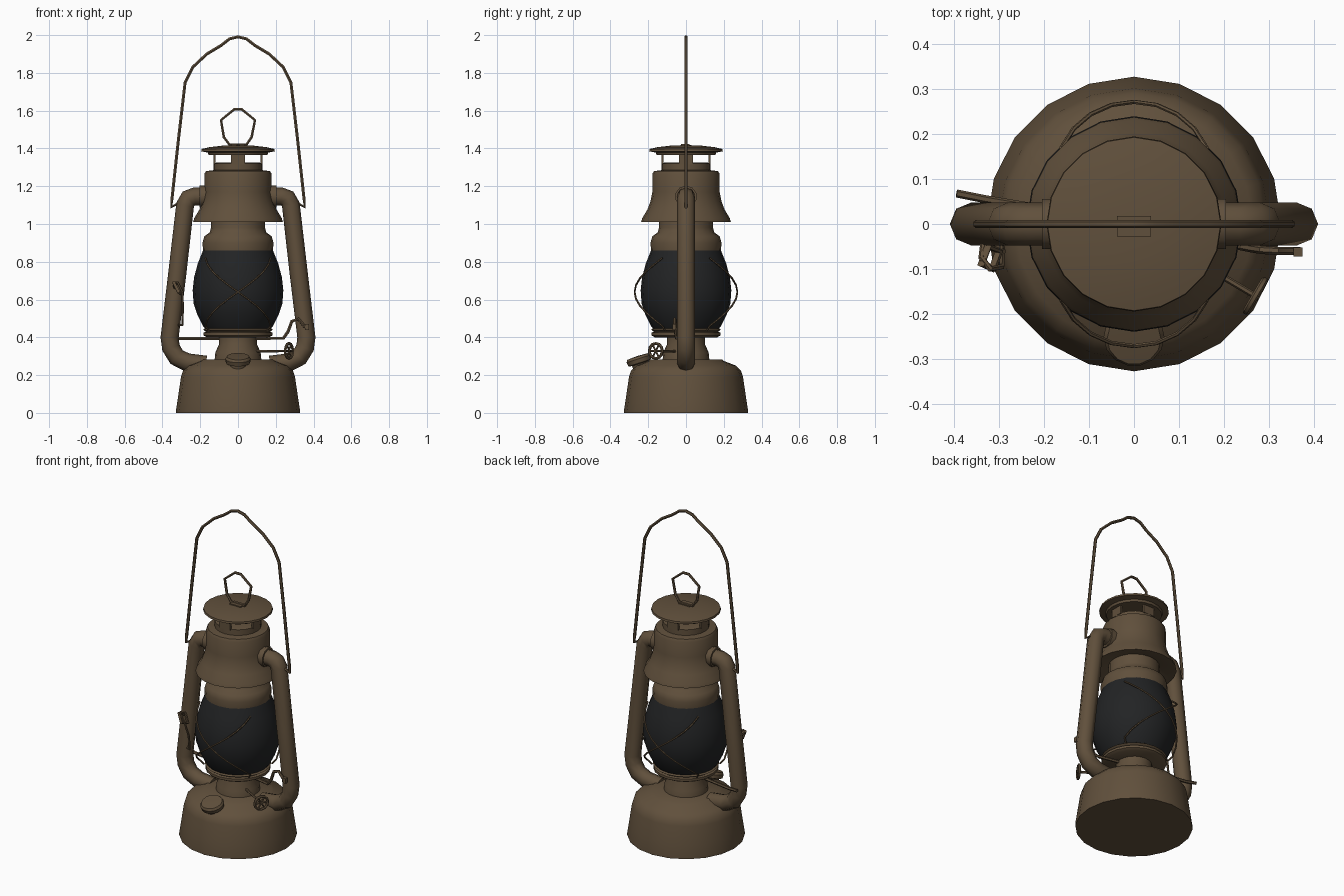
import bpy, bmesh, math
from mathutils import Vector, Matrix

cube = bpy.data.objects.get("Cube")
if cube:
    bpy.data.objects.remove(cube, do_unlink=True)


def material(name, rgb, rough):
    m = bpy.data.materials.new(name)
    m.use_nodes = True
    m.diffuse_color = (*rgb, 1)
    b = m.node_tree.nodes["Principled BSDF"]
    b.inputs["Base Color"].default_value = (*rgb, 1)
    b.inputs["Roughness"].default_value = rough
    return m


BROWN = material("aged brown metal", (0.118, 0.08, 0.045), 0.6)
DARK = material("smoked glass", (0.016, 0.017, 0.018), 0.4)


def finish(name, mesh, mat, angle=40):
    obj = bpy.data.objects.new(name, mesh)
    bpy.context.collection.objects.link(obj)
    mesh.materials.clear()
    mesh.materials.append(mat)
    bpy.ops.object.select_all(action='DESELECT')
    obj.select_set(True)
    bpy.context.view_layer.objects.active = obj
    bpy.ops.object.shade_smooth_by_angle(angle=math.radians(angle))
    return obj


def lathe(name, profile, mat=BROWN, sides=20, place=None):
    """Spin (radius, height) points about z; radius 0 closes the end."""
    bm = bmesh.new()
    verts = [bm.verts.new((r, 0, z)) for r, z in profile]
    edges = [bm.edges.new(p) for p in zip(verts, verts[1:])]
    bmesh.ops.spin(bm, geom=verts + edges, cent=(0, 0, 0), axis=(0, 0, 1),
                   angle=math.tau, steps=sides, use_merge=True)
    bmesh.ops.remove_doubles(bm, verts=bm.verts, dist=0.0005)
    bmesh.ops.recalc_face_normals(bm, faces=bm.faces)
    if place:
        bm.transform(place)
    mesh = bpy.data.meshes.new(name)
    bm.to_mesh(mesh)
    bm.free()
    return finish(name, mesh, mat)


def tube(name, points, radius=0.008, cyclic=False, res=1):
    """Round bar along a list of points."""
    cu = bpy.data.curves.new(name, 'CURVE')
    cu.dimensions = '3D'
    cu.bevel_depth = radius
    cu.bevel_resolution = res
    cu.use_fill_caps = True
    sp = cu.splines.new('POLY')
    sp.points.add(len(points) - 1)
    for p, co in zip(sp.points, points):
        p.co = (*co, 1)
    sp.use_cyclic_u = cyclic
    temp = bpy.data.objects.new(name + "_path", cu)
    bpy.context.collection.objects.link(temp)
    bpy.context.view_layer.update()
    mesh = bpy.data.meshes.new_from_object(
        temp.evaluated_get(bpy.context.evaluated_depsgraph_get()))
    bpy.data.objects.remove(temp, do_unlink=True)
    return finish(name, mesh, BROWN, 50)


def box(name, centre, size, turn=0):
    bm = bmesh.new()
    bmesh.ops.create_cube(bm, size=1, matrix=Matrix.Rotation(turn, 4, 'Z')
                          @ Matrix.Translation(centre) @ Matrix.Diagonal((*size, 1)))
    mesh = bpy.data.meshes.new(name)
    bm.to_mesh(mesh)
    bm.free()
    return finish(name, mesh, BROWN)


# Fuel tank, burner neck and gallery under the globe
lathe("fuel_tank", [(0, 0), (.328, 0), (.328, .015), (.318, .08), (.302, .19),
                    (.292, .222), (.265, .25), (.2, .275), (.19, .283), (0, .285)])
lathe("burner_neck", [(.125, .27), (.12, .32), (.1, .365), (.1, .4)])
lathe("globe_gallery", [(0, .4), (.165, .4), (.182, .41), (.182, .425),
                        (.17, .43), (.185, .44), (.17, .45), (0, .45)])

# Globe and the metal collar above it
lathe("glass_globe", [(.17, .44), (.185, .46), (.215, .52), (.235, .58), (.24, .65),
                      (.232, .72), (.213, .79), (.185, .86)], DARK)
lathe("globe_collar", [(0, .86), (.185, .858), (.188, .9), (.178, .935),
                       (.15, .955), (.143, .98), (.143, 1.06)])

# Flared hood, vented chimney and lid
lathe("hood", [(.14, 1.035), (.22, 1.012), (.238, 1.01), (.232, 1.03), (.205, 1.075),
               (.188, 1.12), (.178, 1.17), (.178, 1.265), (.17, 1.28), (.13, 1.285)])
lathe("chimney_ring", [(.13, 1.28), (.13, 1.32), (.115, 1.325), (0, 1.325)])
for i in range(4):
    box("chimney_post", (.124, 0, 1.345), (.012, .075, .06), i * math.pi / 2)
lathe("chimney_lid", [(0, 1.365), (.155, 1.365), (.16, 1.378), (.195, 1.385),
                      (.193, 1.397), (.15, 1.407), (.08, 1.415), (0, 1.418)])

# Lifting ring on the lid
box("ring_tab", (0, -.005, 1.417), (.075, .045, .012))
tube("lid_ring", [(-.045, 0, 1.42), (-.075, 0, 1.46), (-.09, 0, 1.55), (-.02, 0, 1.607),
                  (.02, 0, 1.607), (.09, 0, 1.55), (.072, 0, 1.46), (.045, 0, 1.42)],
     .008, True)

# Side air tubes, mirrored
for s, side in ((1, "left"), (-1, "right")):
    path = [(.15, 1.145), (.23, 1.145), (.262, 1.135), (.28, 1.1), (.32, .75), (.362, .4),
            (.355, .345), (.325, .295), (.27, .268), (.17, .255)]
    tube(side + "_air_tube", [(s * x, 0, z) for x, z in path], .048, res=2)
    lathe(side + "_tube_collar", [(.047, -.02), (.058, -.02), (.058, .02), (.047, .02)],
          sides=10, place=Matrix.Translation((s * .185, 0, 1.145))
          @ Matrix.Rotation(math.pi / 2, 4, 'Y'))

# Wire carrying bail
arch = [(.3, 1.12), (.352, 1.09), (.35, 1.13), (.315, 1.45), (.28, 1.75), (.24, 1.83),
        (.165, 1.9), (.09, 1.945), (.045, 1.98)]
tube("carrying_bail", [(-x, 0, z) for x, z in arch] + [(0, 0, 1.991)]
     + [(x, 0, z) for x, z in reversed(arch)], .009)

# Crossed guard wires in front of and behind the globe
for face in (1, -1):
    for slant in (1, -1):
        pts = []
        for i in range(11):
            t = i / 5 - 1
            a, z = t * math.radians(54), .64 + .18 * t
            r = .272 - 1.8 * (z - .64) ** 2
            pts.append((slant * r * math.sin(a), face * r * math.cos(a), z))
        pts.insert(0, tuple(Vector(pts[0]) * .88 + Vector((0, 0, .03))))
        tube("globe_guard_wire", pts, .005)

# Filler cap leaning outwards on the front of the tank
lathe("filler_cap", [(0, -.06), (.045, -.06), (.045, -.015), (.064, -.01), (.068, .012),
                     (.06, .025), (0, .028)], sides=14,
      place=Matrix.Translation((0, -.248, .275)) @ Matrix.Rotation(math.radians(18), 4, 'X'))

# Wick shaft with an open wheel
axis = Vector((.85, -.5, 0)).normalized()
hub = Vector((.27, -.16, .328))
tube("wick_shaft", [Vector((.06, -.036, .325)), hub + axis * .01], .007)
across = axis.cross(Vector((0, 0, 1)))
rim = [hub + across * .04 * math.cos(i * math.tau / 12)
       + Vector((0, 0, .04 * math.sin(i * math.tau / 12))) for i in range(12)]
tube("wick_wheel", rim, .008, True)
for i in range(3):
    tube("wick_wheel_spoke", [rim[i * 2], rim[i * 2 + 6]], .005)

# Globe lifting lever
tube("lift_lever", [(-.395, .068, .4), (-.33, .055, .393), (0, 0, .393), (.24, -.05, .395),
                    (.265, -.055, .43), (.285, -.058, .485), (.32, -.06, .497),
                    (.35, -.06, .46), (.37, -.06, .45)], .009)
box("lever_thumb_rest", (.365, -.062, .455), (.02, .02, .03))

# Latch wire by the right air tube
tube("latch_wire", [(-.335, -.04, .66), (-.34, -.075, .69), (-.32, -.1, .69),
                    (-.295, -.095, .64), (-.293, -.06, .55), (-.295, -.05, .465),
                    (-.315, -.04, .465)], .007)
tube("latch_loop", [(-.34, -.09, .69), (-.315, -.1, .64), (-.3, -.06, .63),
                    (-.325, -.05, .68)], .009, True)
